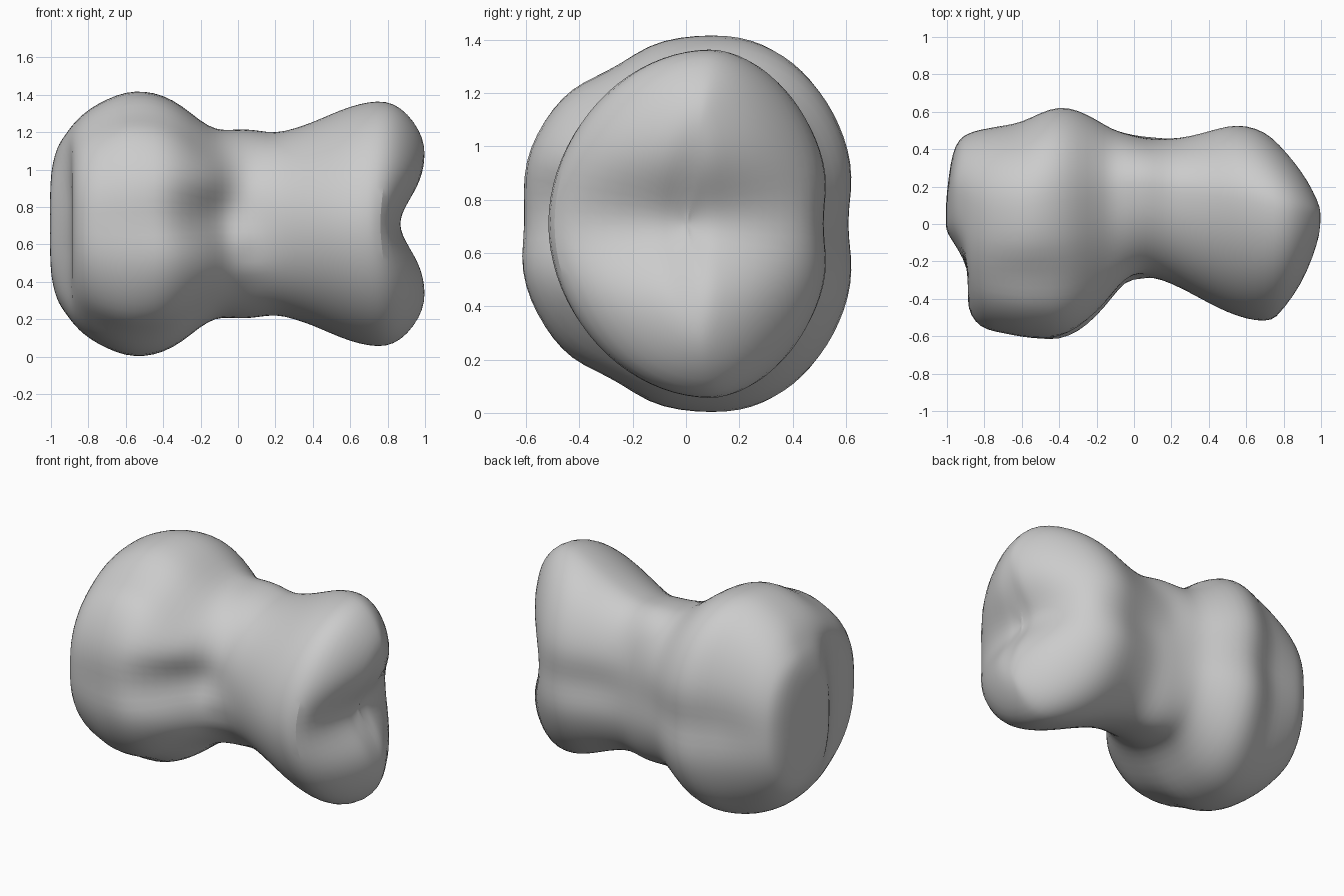
import bpy, bmesh
from math import sin, cos, pi, exp

SEG = 40
MID = 0.71

# Sections along the bone: x, back y, front y, half height
sections = [
    (-1.005, 0.06, 0.00, 0.05), (-1.005, 0.11, -0.04, 0.16), (-1.00, 0.18, -0.07, 0.28),
    (-0.98, 0.34, -0.14, 0.37), (-0.957, 0.42, -0.24, 0.43), (-0.925, 0.47, -0.36, 0.475),
    (-0.89, 0.49, -0.46, 0.525), (-0.85, 0.51, -0.535, 0.57), (-0.79, 0.525, -0.58, 0.62),
    (-0.70, 0.545, -0.60, 0.67), (-0.60, 0.565, -0.625, 0.708), (-0.50, 0.62, -0.635, 0.713),
    (-0.40, 0.655, -0.645, 0.69), (-0.30, 0.635, -0.61, 0.635), (-0.20, 0.58, -0.51, 0.55),
    (-0.12, 0.525, -0.39, 0.505), (-0.05, 0.50, -0.31, 0.503), (0.03, 0.485, -0.285, 0.508),
    (0.10, 0.48, -0.285, 0.502), (0.20, 0.475, -0.32, 0.485), (0.30, 0.495, -0.37, 0.51),
    (0.40, 0.525, -0.425, 0.545), (0.50, 0.555, -0.475, 0.59), (0.60, 0.555, -0.51, 0.63),
    (0.70, 0.515, -0.525, 0.655), (0.79, 0.445, -0.505, 0.66), (0.87, 0.365, -0.43, 0.625),
    (0.94, 0.27, -0.32, 0.55), (0.99, 0.16, -0.18, 0.46), (1.005, 0.11, -0.11, 0.37),
    (1.005, 0.08, -0.08, 0.27), (1.005, 0.06, -0.06, 0.18), (1.005, 0.04, -0.03, 0.09),
    (1.005, 0.015, -0.01, 0.03),
]

# Dents (positive) and bumps (negative): side, x, z, x size, z size, depth
dents = [
    (-1, -0.20, 0.76, 0.18, 0.12, 0.10), (-1, -0.55, 0.71, 0.30, 0.12, 0.025),
    (1, -0.45, 0.71, 0.35, 0.13, 0.045), (1, 0.45, 0.71, 0.35, 0.13, 0.045),
    (-1, 0.05, 0.47, 0.07, 0.07, -0.03), (-1, 0.03, 0.64, 0.06, 0.06, -0.03),
    (-1, -0.12, 1.00, 0.10, 0.17, -0.07), (-1, -0.12, 0.42, 0.10, 0.17, -0.07),
    (1, 0.08, 0.95, 0.06, 0.2, 0.02),
]


def bell(v):
    return exp(-v * v)


def power(v, e):
    return abs(v) ** e * (1 if v >= 0 else -1)


def clamp(v):
    return min(max(v, 0), 1)


def surface_point(x, back, front, half, a):
    """One point on a rounded section, with grooves pressed into it."""
    centre = back * 0.55 + front * 0.45 + 0.06 * min(1, half / 0.5)
    centre = min(max(centre, front * 0.7 + back * 0.3), back * 0.7 + front * 0.3)
    e = 0.93 + 0.1 * clamp((x - 0.1) / 0.4)
    c, s = power(cos(a), e), power(sin(a), e)
    y = centre + c * ((back - centre) if c > 0 else (centre - front))
    z = MID + s * half
    side = 1 if c > 0 else -1
    for d_side, dx, dz, sx, sz, depth in dents:
        if d_side == side:
            y -= side * depth * abs(c) * bell((x - dx) / sx) * bell((z - dz) / sz)
    # waist between the big knob and its two front lobes
    z -= 0.055 * s * bell((y + 0.29) / 0.10) * bell((x + 0.55) / 0.28)
    # saddle groove across the right end
    if x > 0.74:
        x -= 0.14 * (x - 0.74) / 0.265 * bell((z - MID) / 0.19)
    # overhanging front lip on the left end
    if x < -0.89:
        x += 0.07 * clamp((-0.89 - x) / 0.065) * clamp((-0.03 - y) / 0.19)
    return (x, y, z)


# Loft the sections into a closed bone
bm = bmesh.new()
rings = [[bm.verts.new(surface_point(*s, 2 * pi * i / SEG)) for i in range(SEG)] for s in sections]
for r0, r1 in zip(rings, rings[1:]):
    for i in range(SEG):
        j = (i + 1) % SEG
        bm.faces.new((r0[i], r0[j], r1[j], r1[i]))
for ring in (rings[0], rings[-1]):
    bmesh.ops.contextual_create(bm, geom=ring)
bmesh.ops.recalc_face_normals(bm, faces=bm.faces)
mesh = bpy.data.meshes.new("bone")
bm.to_mesh(mesh)
bm.free()
bone = bpy.data.objects.new("bone", mesh)
bpy.context.collection.objects.link(bone)

# Soften the surface
sub = bone.modifiers.new("soften", "SUBSURF")
sub.levels = sub.render_levels = 1
bpy.context.view_layer.objects.active = bone
bone.select_set(True)
bpy.ops.object.shade_smooth_by_angle(angle=0.7)
